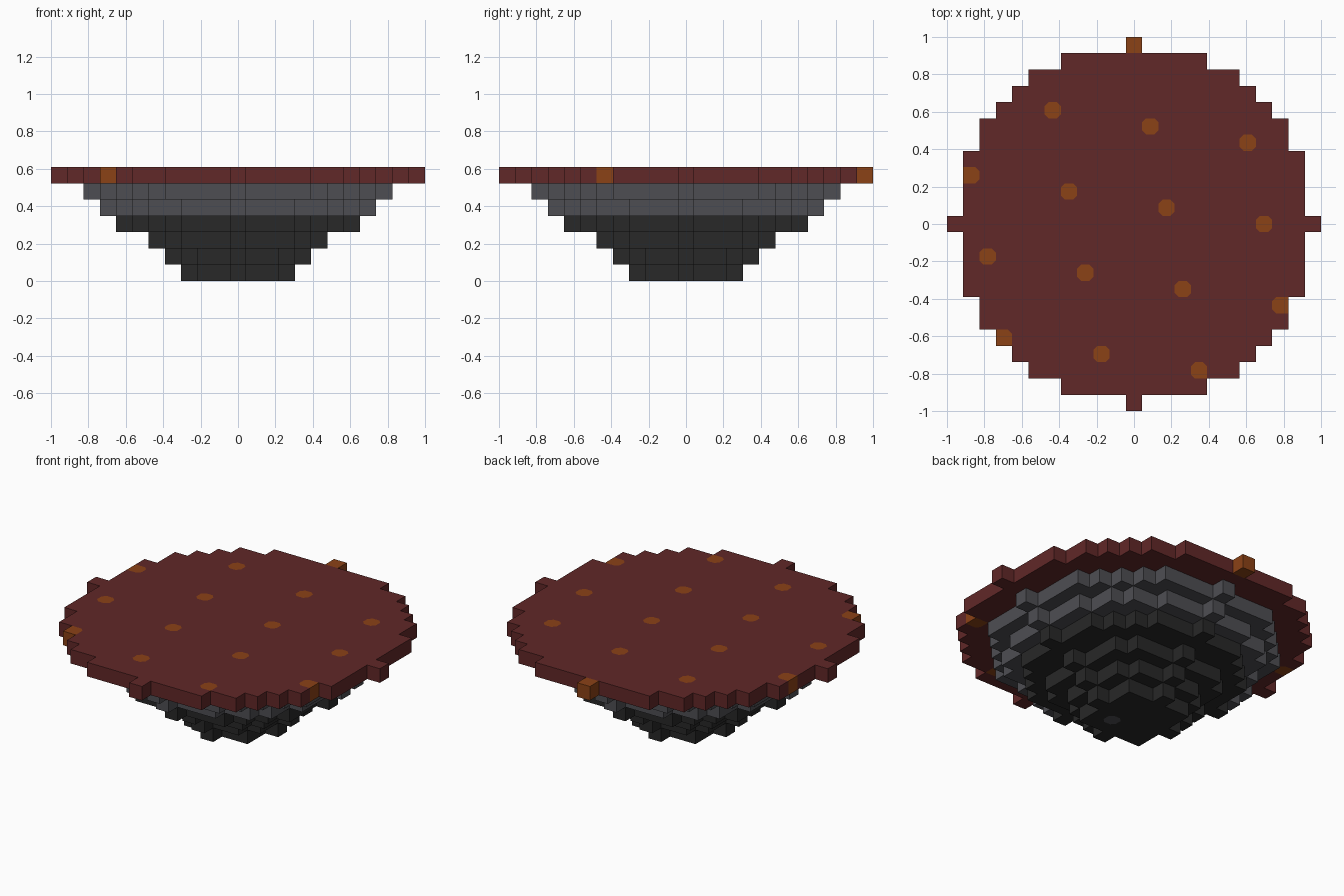
import bpy
import bmesh
from mathutils import Vector

if "Cube" in bpy.data.objects:
    bpy.data.objects.remove(bpy.data.objects["Cube"], do_unlink=True)

LAYERS = 7
R_LOW, R_TOP = 3, 11
CELL = 2 / (2 * R_TOP + 1)


def make_material(name, rgb):
    mat = bpy.data.materials.new(name)
    mat.use_nodes = True
    mat.diffuse_color = (*rgb, 1)
    mat.node_tree.nodes["Principled BSDF"].inputs["Base Color"].default_value = (*rgb, 1)
    return mat


DARK = make_material("dark rock", (0.021, 0.021, 0.021))
GREY = make_material("grey stone", (0.076, 0.076, 0.086))
RED = make_material("red brown crust", (0.119, 0.021, 0.021))
EMBER = make_material("ember orange", (0.258, 0.054, 0.008))


def filled(x, y, k):
    """Stepped bowl: each layer is a disc of blocks, wider towards the top."""
    if not 0 <= k < LAYERS:
        return False
    radius = R_LOW + (R_TOP - R_LOW) * k // (LAYERS - 1)
    return x * x + y * y <= radius * radius


def is_ember(x, y, k):
    return (5 * x + y) % 29 == 11


def is_pebble(x, y, k):
    return (x, y, k) == (1, -1, 0)


def never(x, y, k):
    return False


DIRECTIONS = [Vector(d) for d in ((1, 0, 0), (-1, 0, 0), (0, 1, 0),
                                  (0, -1, 0), (0, 0, 1), (0, 0, -1))]


def round_spots(bm):
    """Trim the accent faces' corners wherever they lie inside a flat area."""
    corners = [v for v in bm.verts
               if len(v.link_faces) == 4
               and len({f.material_index for f in v.link_faces}) == 2
               and all(f.normal.dot(v.link_faces[0].normal) > 0.99 for f in v.link_faces)]
    if corners:
        trimmed = bmesh.ops.bevel(bm, geom=corners, offset=CELL * 0.25,
                                  offset_type='OFFSET', segments=1, affect='VERTICES')
        for face in trimmed["faces"]:
            if face.calc_area() < CELL * CELL * 0.2:
                face.material_index = 0


def build_part(name, layers, base, accent, accent_rule):
    """Make the exposed block faces of some layers, coloured block by block."""
    bm = bmesh.new()
    span = range(-R_TOP, R_TOP + 1)
    for k in layers:
        for x in span:
            for y in span:
                if not filled(x, y, k):
                    continue
                centre = Vector((x, y, k + 0.5))
                for d in DIRECTIONS:
                    if filled(x + int(d.x), y + int(d.y), k + int(d.z)):
                        continue
                    u = Vector((d.y, d.z, d.x))
                    v = d.cross(u)
                    corners = [centre + (d + u * a + v * b) / 2
                               for a, b in ((-1, -1), (1, -1), (1, 1), (-1, 1))]
                    face = bm.faces.new([bm.verts.new(c * CELL) for c in corners])
                    face.material_index = int(accent_rule(x, y, k))
    bmesh.ops.remove_doubles(bm, verts=bm.verts[:], dist=CELL / 100)
    bm.normal_update()
    round_spots(bm)
    mesh = bpy.data.meshes.new(name)
    mesh.materials.append(base)
    mesh.materials.append(accent)
    bm.to_mesh(mesh)
    bm.free()
    obj = bpy.data.objects.new(name, mesh)
    bpy.context.collection.objects.link(obj)


# Dark stepped foot, grey middle steps, and the flat crust with glowing blocks
build_part("rock_foot", range(0, 4), DARK, GREY, is_pebble)
build_part("stone_steps", range(4, 6), GREY, DARK, never)
build_part("top_crust", range(6, 7), RED, EMBER, is_ember)
